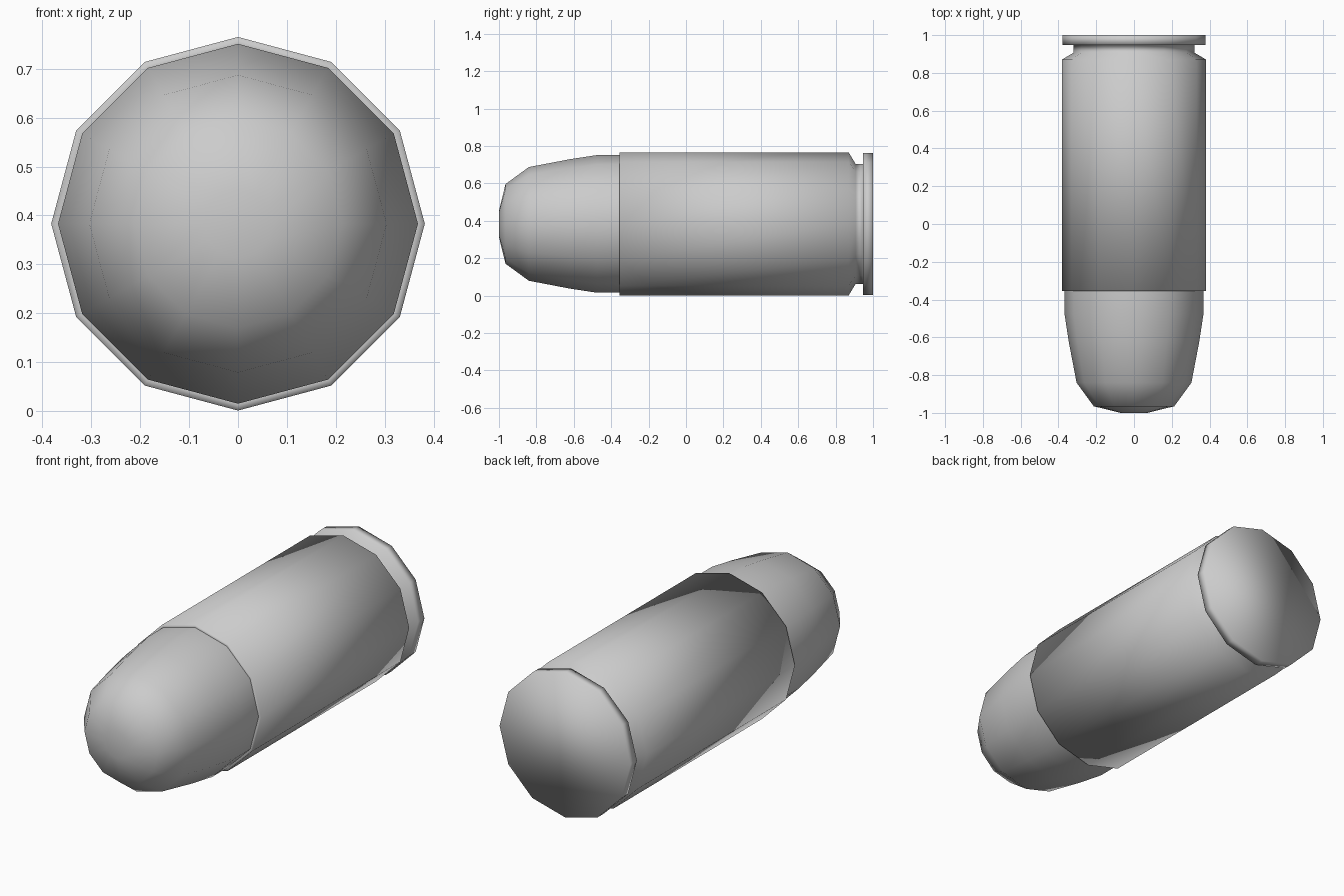
import bpy, bmesh
from math import cos, sin, pi

if "Cube" in bpy.data.objects:
    bpy.data.objects.remove(bpy.data.objects["Cube"])

SIDES = 12
CENTRE_Z = 0.383


def lathe(name, profile, cap_start=False, cap_end=False):
    """Revolve (radius, y) points around the long axis."""
    bm = bmesh.new()
    rings = []
    for r, y in profile:
        rings.append([bm.verts.new((r * cos(2 * pi * i / SIDES), y,
                                    CENTRE_Z + r * sin(2 * pi * i / SIDES)))
                      for i in range(SIDES)])
    for a, b in zip(rings, rings[1:]):
        for i in range(SIDES):
            j = (i + 1) % SIDES
            # points run from -y to +y, so this winding faces outwards
            bm.faces.new((a[i], b[i], b[j], a[j]))
    if cap_start:
        bm.faces.new(rings[0])
    if cap_end:
        bm.faces.new(rings[-1][::-1])
    for f in bm.faces:
        f.smooth = True
    mesh = bpy.data.meshes.new(name)
    bm.to_mesh(mesh)
    bm.free()
    obj = bpy.data.objects.new(name, mesh)
    bpy.context.collection.objects.link(obj)
    return obj


# Rounded projectile nose, seated in the case mouth
lathe("projectile",
      [(0.07, -1.0), (0.213, -0.965), (0.304, -0.84), (0.346, -0.62),
       (0.368, -0.475), (0.368, -0.355)],
      cap_start=True)

# Case with mouth lip, rear bevel, extractor groove and rim
lathe("case",
      [(0.368, -0.355), (0.382, -0.355), (0.382, 0.87), (0.32, 0.907),
       (0.32, 0.947), (0.379, 0.947), (0.379, 1.0)],
      cap_end=True)
